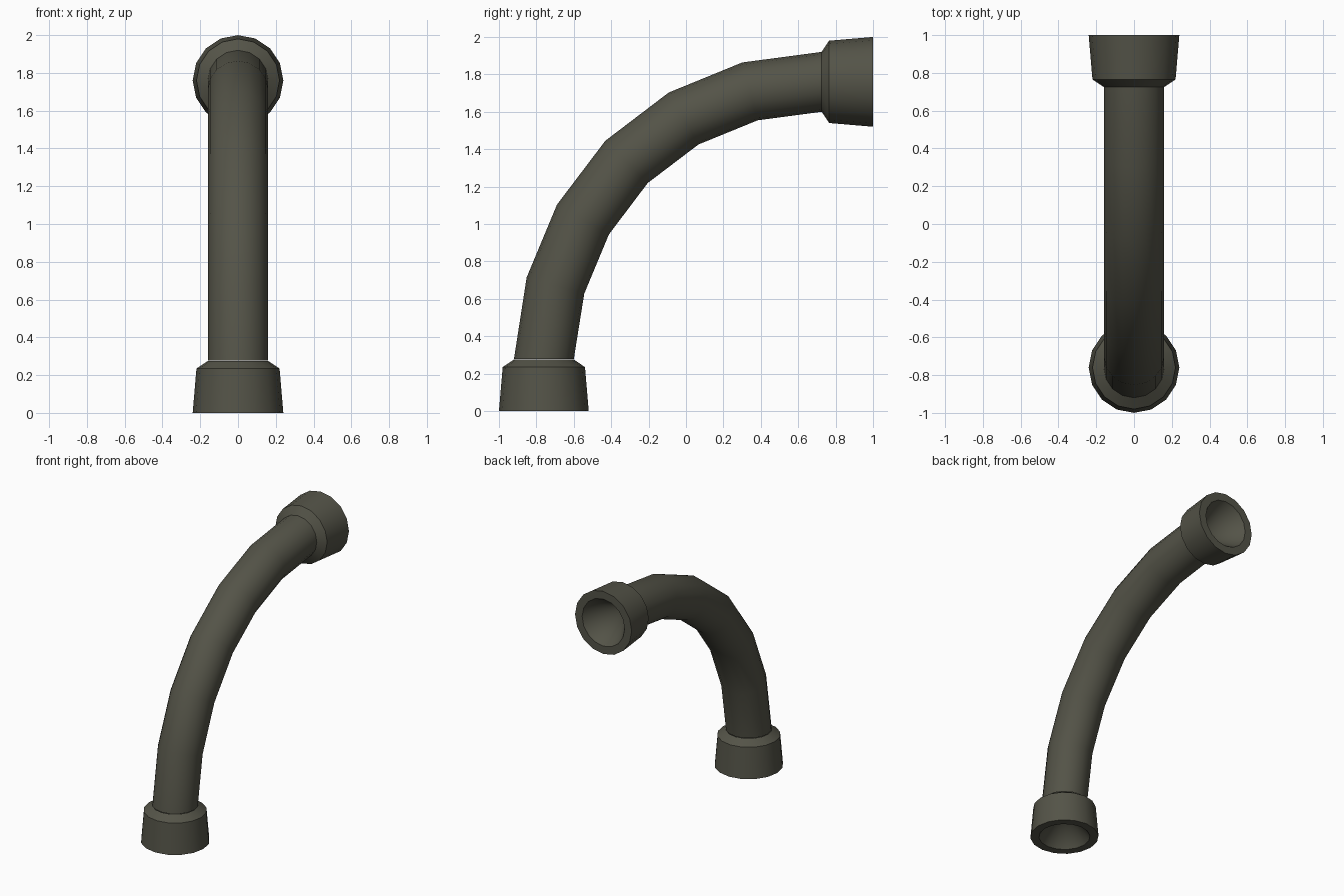
import bpy, bmesh, math
from mathutils import Vector

if "Cube" in bpy.data.objects:
    bpy.data.objects.remove(bpy.data.objects["Cube"])

SIDES = 16

mat = bpy.data.materials.new("dark olive grey")
mat.diffuse_color = (0.088, 0.087, 0.064, 1)
mat.use_nodes = True
mat.node_tree.nodes["Principled BSDF"].inputs["Base Color"].default_value = mat.diffuse_color


def loft(name, rings):
    """Skin round rings given as (centre, direction, radius); radius 0 makes a point."""
    bm = bmesh.new()
    loops = []
    for c, d, r in rings:
        side = Vector((1, 0, 0))
        up = Vector((0, -d.z, d.y)).normalized()
        if r == 0:
            loops.append([bm.verts.new(c)])
            continue
        loops.append([bm.verts.new(c + r * (side * math.cos(a) + up * math.sin(a)))
                      for a in (2 * math.pi * i / SIDES for i in range(SIDES))])
    for p, q in zip(loops, loops[1:]):
        for i in range(SIDES):
            j = (i + 1) % SIDES
            if len(q) == 1:
                bm.faces.new((p[i], p[j], q[0]))
            else:
                bm.faces.new((p[i], p[j], q[j], q[i]))
    # ring order always runs along the direction for the outer skin
    bmesh.ops.recalc_face_normals(bm, faces=bm.faces)
    mesh = bpy.data.meshes.new(name)
    bm.to_mesh(mesh)
    bm.free()
    mesh.materials.append(mat)
    obj = bpy.data.objects.new(name, mesh)
    bpy.context.collection.objects.link(obj)
    bpy.ops.object.select_all(action='DESELECT')
    obj.select_set(True)
    bpy.context.view_layer.objects.active = obj
    bpy.ops.object.shade_smooth_by_angle(angle=math.radians(30))
    return obj


# Bent tube: centre line in the y-z plane
path = [Vector((0, y, z)) for y, z in (
    (-0.76, 0.277), (-0.698, 0.671), (-0.551, 1.024), (-0.318, 1.332),
    (-0.013, 1.564), (0.342, 1.709), (0.725, 1.76))]
dirs = [Vector((0, 0, 1))]
for a, b, c in zip(path, path[1:], path[2:]):
    dirs.append((b - a).normalized() + (c - b).normalized())
dirs.append(Vector((0, 1, 0)))
loft("bent_tube", [(p, d, 0.16) for p, d in zip(path, dirs)])

# Flared end collars: (depth from mouth, radius), neck to rim to conical hole
profile = [(0.275, 0.16), (0.235, 0.22), (0, 0.24), (0, 0.18), (0.26, 0)]
for name, mouth, inward in (
        ("lower_collar", Vector((0, -0.76, 0)), Vector((0, 0, 1))),
        ("upper_collar", Vector((0, 1, 1.76)), Vector((0, -1, 0)))):
    loft(name, [(mouth + inward * t, inward, r) for t, r in profile])
